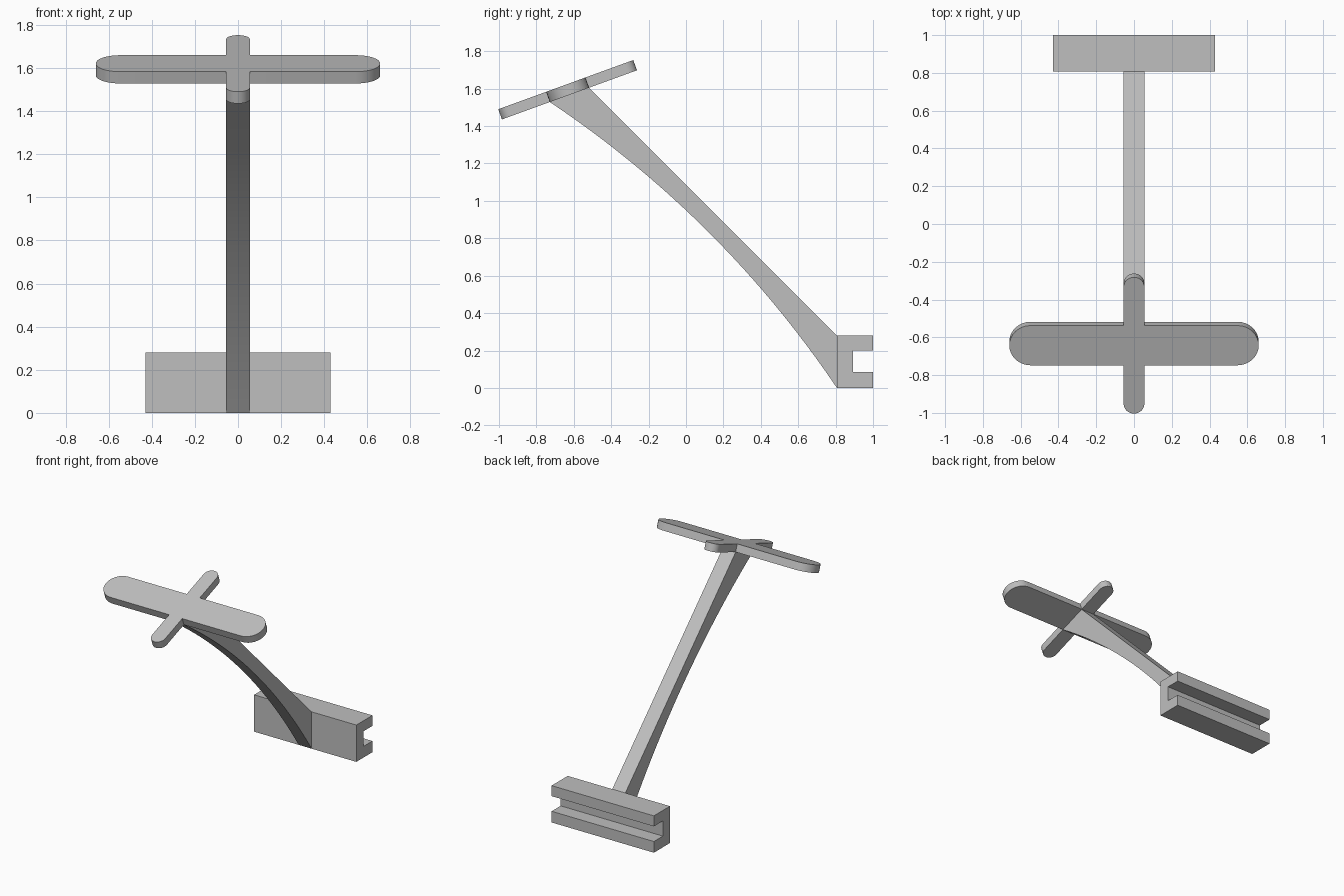
import bpy
import bmesh
from math import radians, cos, sin, pi
from mathutils import Matrix, Vector

old = bpy.data.objects.get("Cube")
if old:
    bpy.data.objects.remove(old, do_unlink=True)

grey = bpy.data.materials.new("plain grey")
grey.use_nodes = True
colour = (0.52, 0.52, 0.52, 1)
grey.diffuse_color = colour
grey.node_tree.nodes["Principled BSDF"].inputs["Base Color"].default_value = colour


def prism(name, outline, depth, matrix):
    """Extrude a flat outline along local z, then place it."""
    bm = bmesh.new()
    face = bm.faces.new([bm.verts.new((u, v, 0)) for u, v in outline])
    ext = bmesh.ops.extrude_face_region(bm, geom=[face])
    moved = [g for g in ext["geom"] if isinstance(g, bmesh.types.BMVert)]
    bmesh.ops.translate(bm, verts=moved, vec=(0, 0, depth))
    bmesh.ops.transform(bm, matrix=matrix, verts=bm.verts)
    bmesh.ops.recalc_face_normals(bm, faces=bm.faces)
    mesh = bpy.data.meshes.new(name)
    bm.to_mesh(mesh)
    bm.free()
    mesh.materials.append(grey)
    obj = bpy.data.objects.new(name, mesh)
    bpy.context.collection.objects.link(obj)
    bpy.ops.object.select_all(action="DESELECT")
    obj.select_set(True)
    bpy.context.view_layer.objects.active = obj
    bpy.ops.object.shade_smooth_by_angle(angle=radians(30))
    return obj


def side_profile(half_width):
    """Outline axes become y and z; the extrusion runs along x."""
    return Matrix(((0, 0, 1, -half_width), (1, 0, 0, 0), (0, 1, 0, 0), (0, 0, 0, 1)))


# Clamp block with a slot along its back
prism("slotted_base",
      [(0.807, 0), (1, 0), (1, 0.085), (0.892, 0.085),
       (0.892, 0.2), (1, 0.2), (1, 0.28), (0.807, 0.28)],
      0.86, side_profile(0.43))

# Leaning arm: straight upper edge, bowed lower edge
foot, head = Vector((0.807, 0)), Vector((-0.73, 1.53))
bow = 0.106
chord = head - foot
outward = Vector((chord.y, -chord.x)).normalized()
steps = 24
lower = [foot + chord * (i / steps) + outward * bow * (1 - (2 * i / steps - 1) ** 2)
         for i in range(steps + 1)]
prism("curved_arm", [tuple(p) for p in lower] + [(-0.52, 1.606), (0.807, 0.28)],
      0.11, side_profile(0.055))

# Cross plate with four rounded ends, tilted on top of the arm
wide, narrow = 0.112, 0.055
reach_x, reach_y = 0.66, 0.384
outline = []
for quarter in range(4):
    radius, reach, corner = ((wide, reach_x, narrow) if quarter % 2 == 0
                             else (narrow, reach_y, wide))
    turn = Matrix.Rotation(quarter * pi / 2, 2)
    arc = [Vector((reach - radius + radius * cos(a), radius * sin(a)))
           for a in (-pi / 2 + pi * i / 16 for i in range(17))]
    outline += [tuple(turn @ p) for p in arc + [Vector((corner, radius))]]
prism("cross_plate", outline, 0.058,
      Matrix.Translation((0, -0.623, 1.567)) @ Matrix.Rotation(radians(20), 4, "X"))
